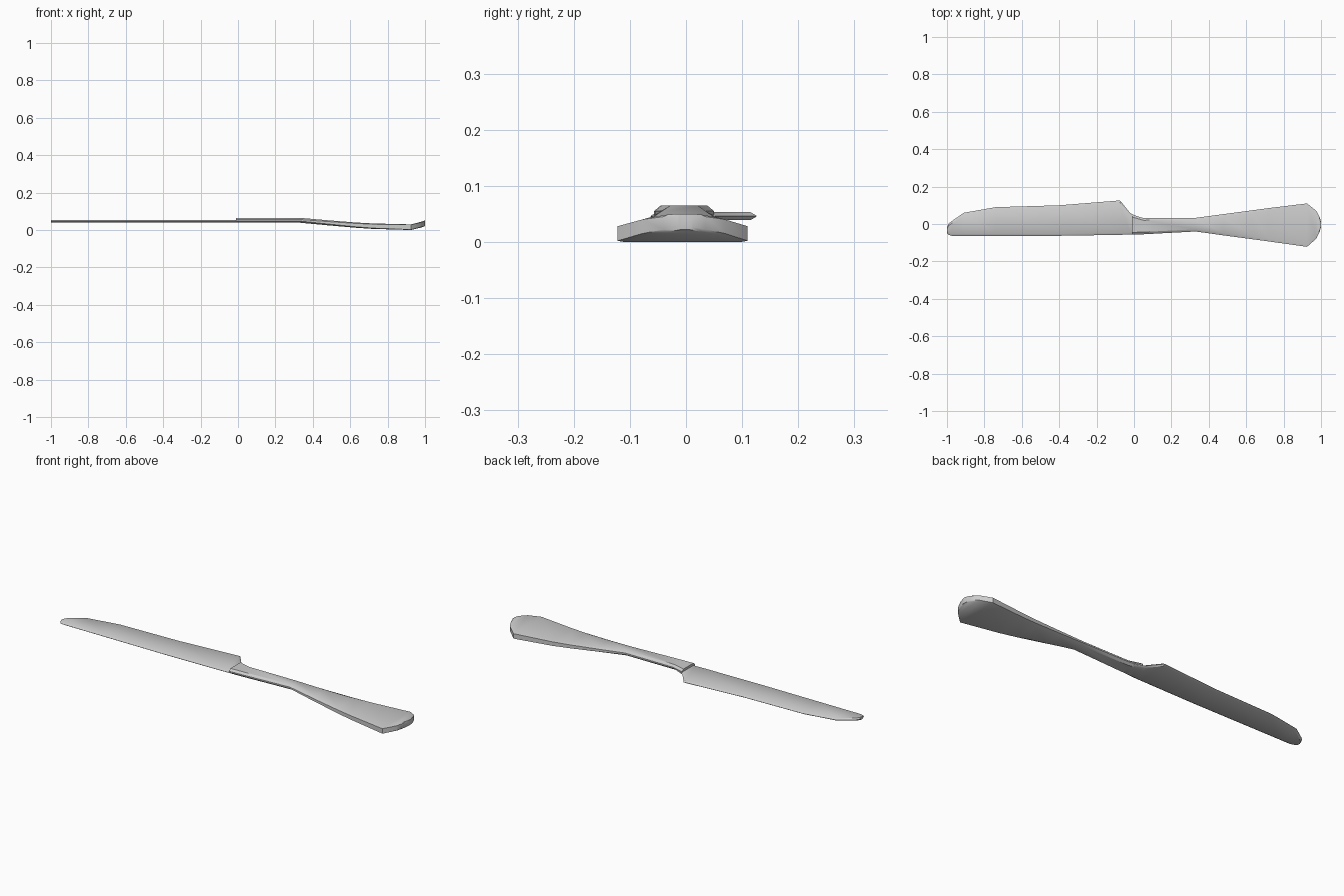
import bpy, bmesh


def loft(name, sections):
    """Skin chamfered rings: (x, y_low, y_high, z_low, z_high, side_inset, side_chamfer)."""
    bm = bmesh.new()
    rings = []
    for x, lo, hi, z0, z1, b, e in sections:
        pts = [(lo + b, z0), (hi - b, z0), (hi, z0 + e), (hi, z1 - e),
               (hi - b, z1), (lo + b, z1), (lo, z1 - e), (lo, z0 + e)]
        rings.append([bm.verts.new((x, y, z)) for y, z in pts])
    for a, c in zip(rings, rings[1:]):
        for i in range(8):
            j = (i + 1) % 8
            bm.faces.new((a[i], a[j], c[j], c[i]))
    bm.faces.new(rings[0])
    bm.faces.new(rings[-1])
    bmesh.ops.remove_doubles(bm, verts=bm.verts, dist=0.0002)
    bmesh.ops.recalc_face_normals(bm, faces=bm.faces)
    mesh = bpy.data.meshes.new(name)
    bm.to_mesh(mesh)
    bm.free()
    obj = bpy.data.objects.new(name, mesh)
    bpy.context.collection.objects.link(obj)
    bpy.ops.object.select_all(action='DESELECT')
    obj.select_set(True)
    bpy.context.view_layer.objects.active = obj
    bpy.ops.object.shade_smooth_by_angle(angle=0.6)
    return obj


# Blade: flat plate with thin bevelled edges, widening to the heel
blade_outline = [(-1.0, -0.048, -0.015), (-0.99, -0.058, 0.003),
                 (-0.975, -0.063, 0.015), (-0.91, -0.063, 0.06),
                 (-0.74, -0.063, 0.09), (-0.4, -0.063, 0.1),
                 (-0.075, -0.058, 0.126), (-0.02, -0.056, 0.058),
                 (0.03, -0.05, 0.035)]
loft("blade", [(x, lo, hi, 0.039, 0.053, 0.011, 0.0065)
               for x, lo, hi in blade_outline])

# Handle: slim neck flaring and dipping to a wide, upturned rounded end
loft("handle", [
    (-0.012, -0.057, 0.05, 0.039, 0.065, 0.012, 0.010),
    (0.05, -0.055, 0.032, 0.039, 0.065, 0.012, 0.010),
    (0.33, -0.04, 0.033, 0.039, 0.065, 0.012, 0.009),
    (0.48, -0.061, 0.053, 0.025, 0.052, 0.014, 0.007),
    (0.63, -0.081, 0.073, 0.012, 0.04, 0.015, 0.005),
    (0.72, -0.093, 0.085, 0.006, 0.035, 0.015, 0.004),
    (0.925, -0.122, 0.11, 0.0, 0.03, 0.012, 0.002),
    (0.975, -0.078, 0.07, 0.012, 0.043, 0.010, 0.003),
    (0.993, -0.04, 0.035, 0.018, 0.049, 0.008, 0.004),
    (1.0, -0.015, 0.012, 0.022, 0.05, 0.005, 0.005)])
